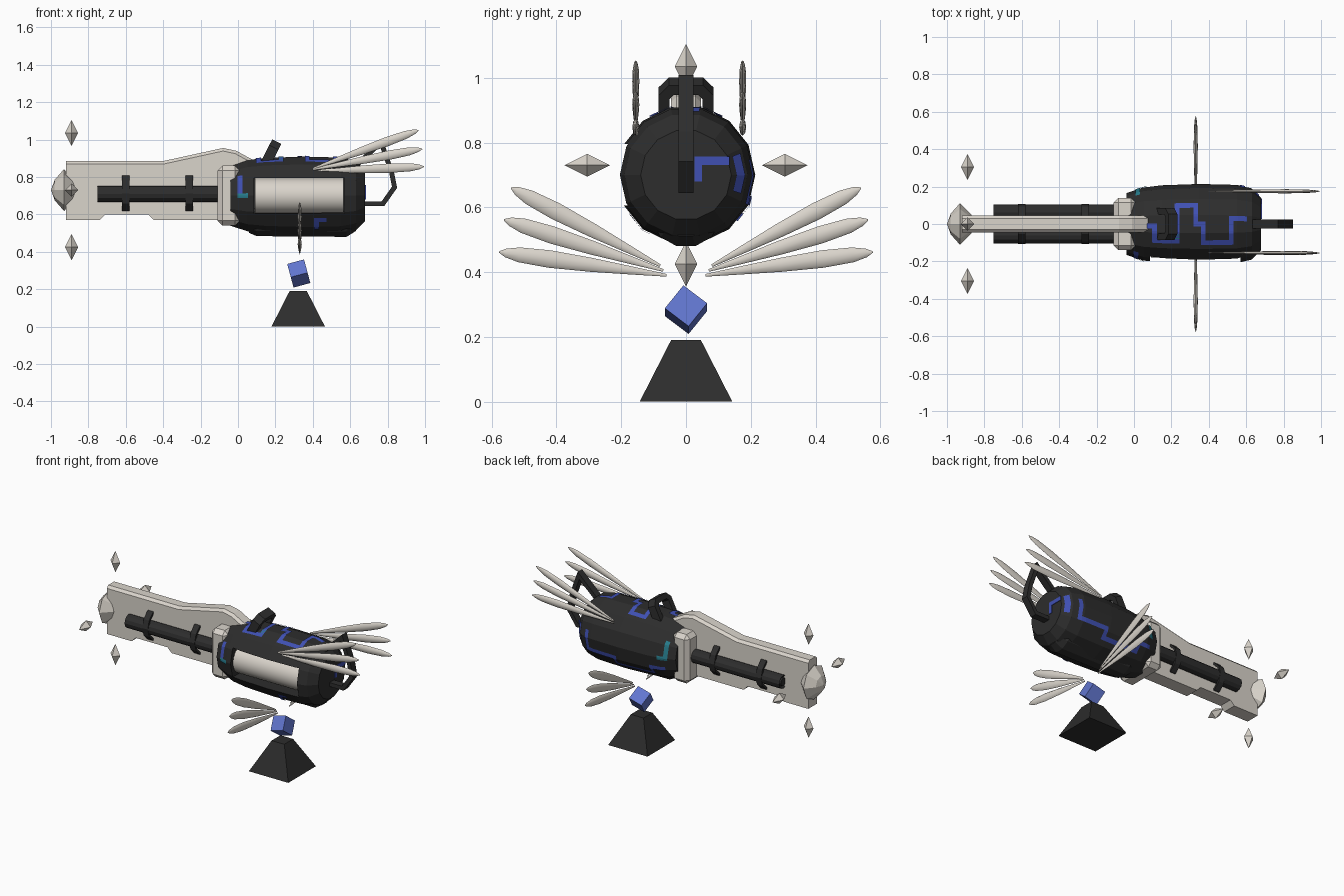
import bpy, bmesh, math
from mathutils import Matrix, Vector

if "Cube" in bpy.data.objects:
    bpy.data.objects.remove(bpy.data.objects["Cube"])

def material(name, rgb):
    m = bpy.data.materials.new(name)
    m.diffuse_color = (*rgb, 1)
    m.use_nodes = True
    m.node_tree.nodes["Principled BSDF"].inputs["Base Color"].default_value = m.diffuse_color
    return m

IVORY = material("ivory", (0.70, 0.66, 0.60))
DARK = material("charcoal", (0.026, 0.026, 0.026))
CUBE = material("periwinkle", (0.12, 0.18, 0.62))
BLUE = material("circuit blue", (0.05, 0.08, 0.45))
TEAL = material("circuit teal", (0.02, 0.20, 0.26))

def finish(name, bm, mat, smooth=False):
    bmesh.ops.remove_doubles(bm, verts=bm.verts, dist=1e-5)
    bmesh.ops.recalc_face_normals(bm, faces=bm.faces)
    me = bpy.data.meshes.new(name)
    bm.to_mesh(me)
    bm.free()
    me.materials.append(mat)
    ob = bpy.data.objects.new(name, me)
    bpy.context.collection.objects.link(ob)
    if smooth:
        for p in me.polygons:
            p.use_smooth = True
        bpy.ops.object.select_all(action='DESELECT')
        ob.select_set(True)
        bpy.context.view_layer.objects.active = ob
        bpy.ops.object.shade_smooth_by_angle(angle=math.radians(40))
    return ob

def skin(name, rings, mat, matrix=Matrix(), closed=False, smooth=False):
    """Join rings of points with quads; cap the ends unless closed."""
    bm = bmesh.new()
    vs = [[bm.verts.new(matrix @ Vector(p)) for p in r] for r in rings]
    n = len(vs[0])
    for i in range(len(vs) if closed else len(vs) - 1):
        a, b = vs[i], vs[(i + 1) % len(vs)]
        for k in range(n):
            bm.faces.new((a[k], a[(k + 1) % n], b[(k + 1) % n], b[k]))
    if not closed:
        bm.faces.new(vs[0])
        bm.faces.new(vs[-1])
    return finish(name, bm, mat, smooth)

def lathe(name, profile, n, mat, matrix=Matrix(), phase=0.0, smooth=False):
    """Turn an (x, radius) profile about the x axis."""
    ang = [2 * math.pi * k / n + phase for k in range(n)]
    rings = [[(x, -r * math.sin(a), r * math.cos(a)) for a in ang] for x, r in profile]
    return skin(name, rings, mat, matrix, smooth=smooth)

def band(name, pts, thick, width, mat, matrix, closed=False):
    """Rectangular bar following a flat path, with mitred corners."""
    P = [Vector(p) for p in pts]
    rings = []
    for i, p in enumerate(P):
        prev = P[i - 1] if (i or closed) else None
        nxt = P[(i + 1) % len(P)] if (closed or i < len(P) - 1) else None
        d1 = (p - prev).normalized() if prev is not None else (nxt - p).normalized()
        d2 = (nxt - p).normalized() if nxt is not None else d1
        t = (d1 + d2).normalized()
        o = Vector((-t.y, t.x)) * thick / 2 / max(t.dot(d1), 0.3)
        w = width / 2
        rings.append([(*(p + o), -w), (*(p + o), w), (*(p - o), w), (*(p - o), -w)])
    return skin(name, rings, mat, matrix, closed)

def frame(u, v, w, loc):
    m = Matrix((u, v, w)).transposed().to_4x4()
    m.translation = loc
    return m

def box(name, lo, hi, mat, bevel=0.0):
    bm = bmesh.new()
    bmesh.ops.create_cube(bm, size=1)
    for v in bm.verts:
        v.co = [(a + b) / 2 + c * (b - a) for a, b, c in zip(lo, hi, v.co)]
    if bevel:
        bmesh.ops.bevel(bm, geom=bm.edges[:], offset=bevel, segments=1, affect='EDGES')
    return finish(name, bm, mat)

def at(x, y, z):
    return Matrix.Translation((x, y, z))

# Barrel body with a window cut in its front side
N, CZ = 14, 0.70
BODY = [(-0.04, 0.165), (0.05, 0.195), (0.15, 0.207), (0.35, 0.214),
        (0.55, 0.209), (0.63, 0.19), (0.68, 0.14)]
body = lathe("barrel_body", BODY, N, DARK, at(0, 0, CZ), math.pi / N)
cutter = box("window_cutter", (0.085, -0.3, 0.605), (0.57, -0.09, 0.795), DARK)
cutter.hide_render = True
mod = body.modifiers.new("window", 'BOOLEAN')
mod.operation, mod.object, mod.solver = 'DIFFERENCE', cutter, 'EXACT'
bpy.context.view_layer.objects.active = body
bpy.ops.object.modifier_apply(modifier="window")
bpy.data.objects.remove(cutter)
lathe("ivory_cell", [(0.09, 0.094), (0.565, 0.094)], 32, IVORY, at(0, -0.086, CZ), smooth=True)
lathe("lower_keel", [(0.06, 0.09), (0.1, 0.108), (0.58, 0.112), (0.63, 0.08)], 12, DARK,
      at(0, 0, 0.588), math.pi / 12)

# Circuit lines: thin strips hugging the faceted body
def surface(x, phi):
    r = BODY[-1][1]
    for (x0, r0), (x1, r1) in zip(BODY, BODY[1:]):
        if x0 <= x <= x1:
            r = r0 + (r1 - r0) * (x - x0) / (x1 - x0)
    h = math.pi / N
    r = r * math.cos(h) / math.cos((phi + h) % (2 * h) - h) + 0.005
    return (x, -r * math.sin(phi), CZ + r * math.cos(phi))

def circuit(name, path, mat):
    bm = bmesh.new()
    for (xa, pa), (xb, pb) in zip(path, path[1:]):
        x0, x1 = min(xa, xb) - 0.013, max(xa, xb) + 0.013
        p0, p1 = math.radians(min(pa, pb) - 3.8), math.radians(max(pa, pb) + 3.8)
        nx, npz = 8, max(3, int((p1 - p0) / 0.06))
        g = [[bm.verts.new(surface(x0 + (x1 - x0) * i / nx, p0 + (p1 - p0) * j / npz))
              for j in range(npz + 1)] for i in range(nx + 1)]
        for i in range(nx):
            for j in range(npz):
                bm.faces.new((g[i][j], g[i + 1][j], g[i + 1][j + 1], g[i][j + 1]))
    finish(name, bm, mat)

circuit("top_circuit", [(0.08, 3), (0.11, 3), (0.11, 26), (0.23, 26), (0.23, -28), (0.33, -28),
        (0.33, 0), (0.37, 0), (0.37, 28), (0.52, 28), (0.52, -8), (0.59, -8)], BLUE)
circuit("nose_circuit", [(0.01, 58), (0.01, 85)], BLUE)
circuit("nose_circuit_tip", [(0.01, 90), (0.04, 90)], TEAL)
circuit("back_circuit", [(0.58, -80), (0.58, -112), (0.38, -112), (0.38, -128), (0.12, -128),
        (0.12, -112), (0.04, -112)], BLUE)
circuit("back_circuit_tip", [(0.02, -60), (0.02, -90), (0.06, -90)], TEAL)
circuit("low_circuit", [(0.42, 145), (0.42, 128), (0.46, 128)], BLUE)
circuit("top_circuit_node", [(0.23, 18), (0.23, 26)], TEAL)
circuit("rear_rim_circuit", [(0.655, -72), (0.655, -105)], BLUE)
box("rear_circuit_bar", (0.678, 0.03, 0.73), (0.684, 0.135, 0.757), BLUE)
box("rear_circuit_drop", (0.678, 0.027, 0.68), (0.684, 0.05, 0.757), BLUE)

# Ivory spine plate with chamfered top edges
outline = [(-0.92, 0.885), (-0.4, 0.885), (-0.08, 0.955), (-0.01, 0.94), (0.1, 0.88), (0.1, 0.57),
           (-0.45, 0.57), (-0.48, 0.6), (-0.71, 0.6), (-0.74, 0.57), (-0.92, 0.57)]
bm = bmesh.new()
f = bm.faces.new([bm.verts.new((x, -0.046, z)) for x, z in outline])
ext = bmesh.ops.extrude_face_region(bm, geom=[f])
bmesh.ops.translate(bm, vec=(0, 0.092, 0), verts=[g for g in ext['geom'] if isinstance(g, bmesh.types.BMVert)])
top = [e for e in bm.edges if all(v.co.z > 0.87 for v in e.verts)
       and abs(e.verts[0].co.y - e.verts[1].co.y) < 0.01]
bmesh.ops.bevel(bm, geom=top, offset=0.016, segments=1, affect='EDGES')
finish("spine_plate", bm, IVORY)
box("collar", (-0.11, -0.14, 0.54), (0.01, 0.14, 0.86), IVORY, 0.026)

# Side tubes and clamp rings
for s in (-1, 1):
    lathe("side_tube", [(-0.75, 0.026), (-0.74, 0.026), (-0.75, 0.043), (-0.08, 0.043)], 12, DARK,
          at(0, s * 0.062, 0.708))
for x in (-0.6, -0.26):
    ring = [(0.1 * math.cos(a), 0.1 * math.sin(a)) for a in [math.pi * k / 6 for k in range(12)]]
    band("clamp_ring", ring, 0.014, 0.04, DARK,
         frame((0, 1, 0), (0, 0, 1), (1, 0, 0), (x, 0, 0.712)), True)

# Muzzle gem and the four floating shards
lathe("muzzle_gem", [(-1.0, 0.0), (-0.98, 0.055), (-0.93, 0.112), (-0.87, 0.05), (-0.86, 0.0)], 8,
      IVORY, at(0, 0, 0.73))
for dy, dz in ((0, 1), (0, -1), (1, 0), (-1, 0)):
    turn = Matrix.Rotation(math.pi / 2, 4, 'Y' if dz else 'Z')
    lathe("floating_shard", [(-0.07, 0), (0, 0.035), (0.07, 0)], 4, IVORY,
          at(-0.89, dy * 0.305, 0.73 + dz * 0.305) @ turn)

# Top loop and rear handle
band("top_loop", [(-0.068, -0.02), (-0.068, 0.075), (-0.045, 0.1), (0.045, 0.1), (0.068, 0.075), (0.068, -0.02)],
     0.034, 0.055, DARK, frame((0, 1, 0), (0.45, 0, 0.89), (0.89, 0, -0.45), (0.155, 0, 0.885)))
band("rear_handle", [(0.66, 0.657), (0.775, 0.657), (0.837, 0.745), (0.82, 0.83), (0.765, 0.985), (0.62, 0.85)],
     0.026, 0.046, DARK, frame((1, 0, 0), (0, 0, 1), (0, -1, 0), (0, 0, 0)))

# Feathers: flattened blades widest near the tip
def feather(name, a, b, flat, width=0.025):
    a, b, flat = Vector(a), Vector(b), Vector(flat)
    side = (b - a).normalized().cross(flat)
    rings = []
    for t, w in ((0, 0.15), (0.2, 0.45), (0.45, 0.8), (0.7, 1), (0.88, 0.85), (0.96, 0.5), (1, 0.08)):
        rings.append([a + (b - a) * t + side * width * w * math.cos(k * math.pi / 4)
                      + flat * 0.011 * w * math.sin(k * math.pi / 4) for k in range(8)])
    skin(name, rings, IVORY, smooth=True)

for y in (-0.155, 0.175):
    for z0, x1, z1 in ((0.845, 0.965, 1.05), (0.84, 0.985, 0.95), (0.83, 0.995, 0.855)):
        feather("rear_feather", (0.40, y, z0), (x1, y, z1), (0, 1, 0))
for s in (-1, 1):
    for y0, z0, y1, z1 in ((0.08, 0.42, 0.54, 0.66), (0.07, 0.405, 0.562, 0.562), (0.06, 0.39, 0.577, 0.462)):
        feather("lower_feather", (0.33, s * y0, z0), (0.33, s * y1, z1), (1, 0, 0), 0.027)

# Hovering cube over a truncated pyramid base
bm = bmesh.new()
bmesh.ops.create_cube(bm, size=0.093, matrix=at(0.325, 0, 0.284)
                      @ Matrix.Rotation(math.radians(-15), 4, 'Y') @ Matrix.Rotation(math.radians(-38), 4, 'X'))
finish("hover_cube", bm, CUBE)
skin("pyramid_base", [[(0.322 + sx * h, sy * h, z) for sx, sy in ((-1, -1), (1, -1), (1, 1), (-1, 1))]
                      for h, z in ((0.143, 0), (0.046, 0.19))], DARK)
